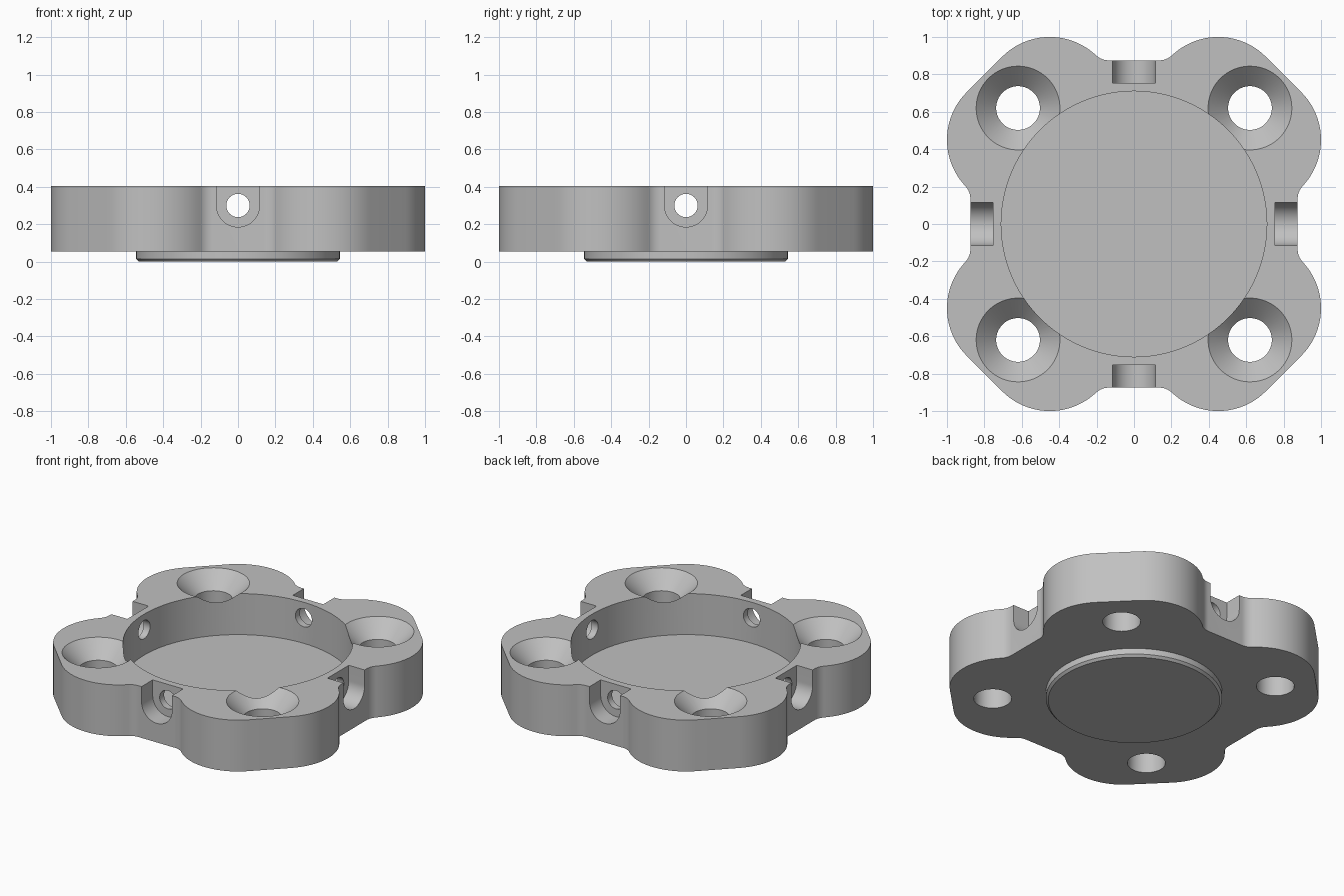
import bpy, bmesh
from math import pi, sin, cos, sqrt, radians
from mathutils import Matrix, Vector

cube = bpy.data.objects.get("Cube")
if cube:
    bpy.data.objects.remove(cube, do_unlink=True)

BASE, TOP, FLOOR = 0.055, 0.405, 0.125      # plate underside, plate top, recess floor
LOBE_R, LOBE_A, LOBE_B = 0.36, 0.45, 0.64   # lobe arc radius and centre offsets
SIDE, FILLET = 0.875, 0.1                   # flat side distance, inside fillet radius
PORT_Z = 0.30                               # height of the side holes

metal = bpy.data.materials.new("satin grey metal")
metal.use_nodes = True
GREY = (0.53, 0.53, 0.53, 1)
metal.diffuse_color = GREY
metal.node_tree.nodes["Principled BSDF"].inputs["Base Color"].default_value = GREY


def finish(name, bm):
    bmesh.ops.remove_doubles(bm, verts=bm.verts, dist=1e-5)
    bmesh.ops.recalc_face_normals(bm, faces=bm.faces)
    mesh = bpy.data.meshes.new(name)
    bm.to_mesh(mesh)
    bm.free()
    mesh.materials.append(metal)
    obj = bpy.data.objects.new(name, mesh)
    bpy.context.collection.objects.link(obj)
    return obj


def prism(name, outline, low, high, matrix=Matrix()):
    """Closed outline extruded along z, then placed by the matrix."""
    bm = bmesh.new()
    face = bm.faces.new([bm.verts.new((x, y, low)) for x, y in outline])
    new = bmesh.ops.extrude_face_region(bm, geom=[face])["geom"]
    bmesh.ops.translate(bm, vec=(0, 0, high - low),
                        verts=[v for v in new if isinstance(v, bmesh.types.BMVert)])
    bm.transform(matrix)
    return finish(name, bm)


def turned(name, profile, x=0, y=0, sides=96):
    """Solid of revolution from (radius, z) points, capped at both ends."""
    bm = bmesh.new()
    rings = [[bm.verts.new((x + r * cos(2 * pi * i / sides), y + r * sin(2 * pi * i / sides), z))
              for i in range(sides)] for r, z in profile]
    for a, b in zip(rings, rings[1:]):
        for i in range(sides):
            j = (i + 1) % sides
            bm.faces.new((a[i], a[j], b[j], b[i]))
    bm.faces.new(rings[0])
    bm.faces.new(rings[-1])
    return finish(name, bm)


def arc(cx, cy, r, start, end, steps):
    return [(cx + r * cos(start + (end - start) * i / steps),
             cy + r * sin(start + (end - start) * i / steps)) for i in range(steps + 1)]


def combine(target, tool, operation):
    mod = target.modifiers.new(operation.title(), "BOOLEAN")
    mod.operation, mod.solver, mod.object = operation, "EXACT", tool
    tool.hide_render = True
    bpy.context.view_layer.objects.active = target
    bpy.ops.object.modifier_apply(modifier=mod.name)
    bpy.data.objects.remove(tool, do_unlink=True)


# Four-lobed outline: one eighth, mirrored over the diagonal, turned four times
reach = LOBE_R + FILLET
rise = SIDE + FILLET - LOBE_B
run = sqrt(reach ** 2 - rise ** 2)
meet = pi - Vector((run, rise)).angle(Vector((1, 0)))   # where lobe meets fillet
eighth = arc(LOBE_A, LOBE_B, LOBE_R, pi / 4, meet, 24)
eighth += arc(LOBE_A - run, SIDE + FILLET, FILLET, meet - pi, -pi / 2, 10)[1:]
quarter = [(y, x) for x, y in reversed(eighth)] + eighth
outline = []
for k in range(4):
    c, s = round(cos(k * pi / 2)), round(sin(k * pi / 2))
    outline += [(c * x - s * y, s * x + c * y) for x, y in quarter]
body = prism("flange_body", outline, BASE, TOP)

# Raised locating disc underneath, with a chamfered rim
boss = turned("locating_boss", [(0.53, 0), (0.545, 0.015), (0.545, 0.09)], sides=128)
combine(body, boss, "UNION")

# Wide round recess in the top
combine(body, turned("recess_cutter", [(0.71, FLOOR), (0.71, 0.6)], sides=128), "DIFFERENCE")

# Countersunk screw holes in the corners
screw = [(0.117, -0.1), (0.117, TOP - 0.107), (0.224, TOP), (0.244, TOP + 0.02)]
for sx in (-1, 1):
    for sy in (-1, 1):
        combine(body, turned("screw_hole_cutter", screw, sx * 0.62, sy * 0.62, 64), "DIFFERENCE")

# U-shaped pockets in the sides, each with a hole through to the recess
pocket = arc(0, PORT_Z, 0.115, -pi, 0, 32) + [(0.115, 0.6), (-0.115, 0.6)]
port = arc(0, PORT_Z, 0.0625, 0, 2 * pi, 40)[:-1]
for k in range(4):
    turn = Matrix.Rotation(k * pi / 2, 4, "Z") @ Matrix.Rotation(pi / 2, 4, "X")
    combine(body, prism("pocket_cutter", pocket, 0.755, 1.1, turn), "DIFFERENCE")
    combine(body, prism("port_cutter", port, 0.6, 0.85, turn), "DIFFERENCE")

bpy.ops.object.select_all(action="DESELECT")
body.select_set(True)
bpy.context.view_layer.objects.active = body
bpy.ops.object.shade_smooth_by_angle(angle=radians(25))
